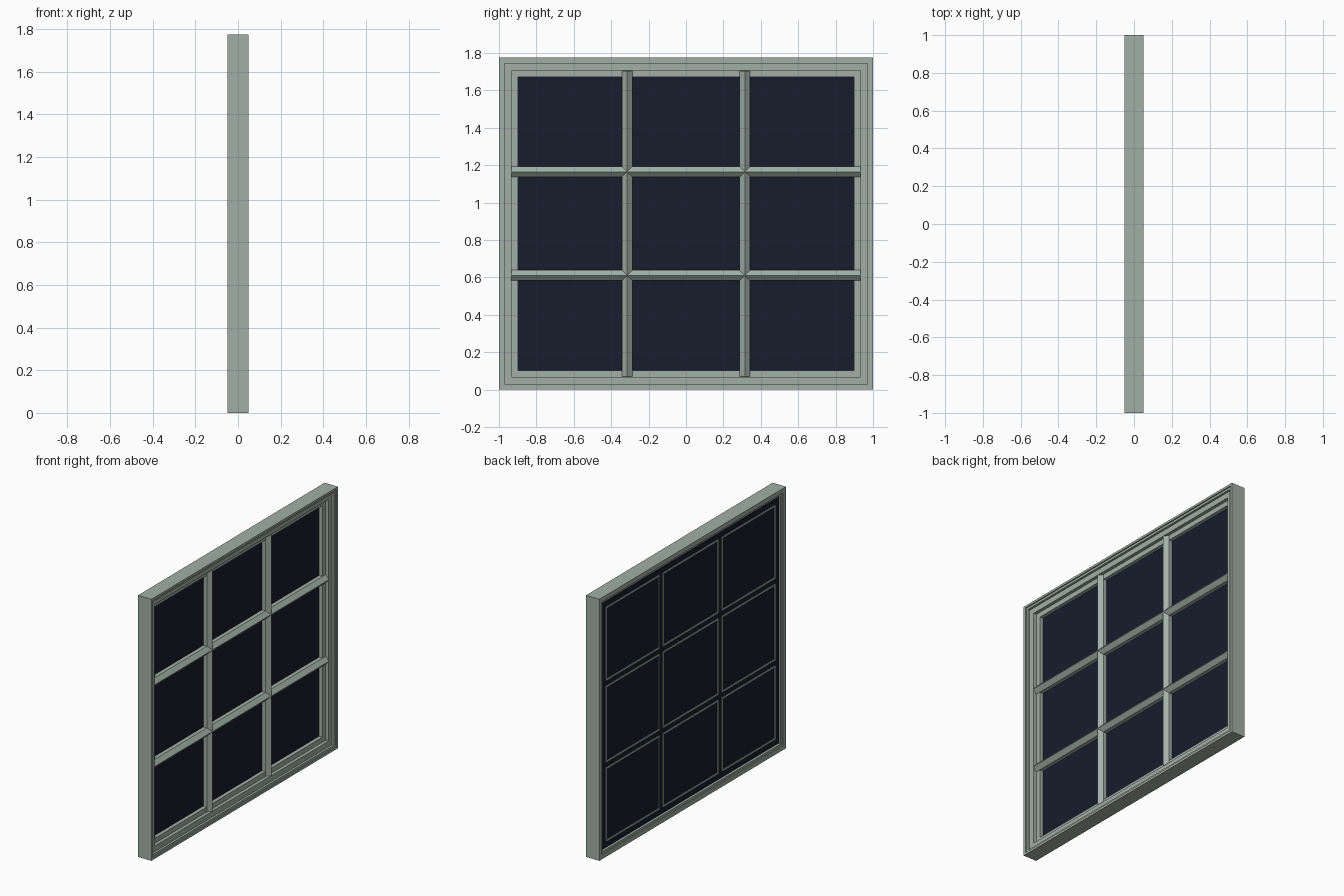
import bpy, bmesh

if "Cube" in bpy.data.objects:
    bpy.data.objects.remove(bpy.data.objects["Cube"])

def material(name, color):
    m = bpy.data.materials.new(name)
    m.diffuse_color = color
    m.use_nodes = True
    m.node_tree.nodes["Principled BSDF"].inputs["Base Color"].default_value = m.diffuse_color
    return m

paint = material("painted_wood", (0.36, 0.43, 0.39, 1))
dark = material("dark_glass", (0.008, 0.013, 0.025, 1))
H = 1.775

def finish(name, bm, mat):
    bmesh.ops.recalc_face_normals(bm, faces=bm.faces)
    me = bpy.data.meshes.new(name)
    bm.to_mesh(me)
    bm.free()
    ob = bpy.data.objects.new(name, me)
    me.materials.append(mat)
    bpy.context.collection.objects.link(ob)
    return ob

def ring(name, y0, y1, z0, z1, profile, mat):
    """Mitred rectangular ring; profile points are (inset, x)."""
    bm = bmesh.new()
    loops = []
    for d, x in profile:
        loops.append([bm.verts.new((x, y, z)) for y, z in
                      ((y0 + d, z0 + d), (y1 - d, z0 + d), (y1 - d, z1 - d), (y0 + d, z1 - d))])
    n = len(loops)
    for i in range(n):
        a, b = loops[i], loops[(i + 1) % n]
        for k in range(4):
            j = (k + 1) % 4
            bm.faces.new((a[k], a[j], b[j], b[k]))
    return finish(name, bm, mat)

def bar(name, profile, place, ends, mat):
    """Straight bar; profile points are (side, x), place maps to a 3D point."""
    bm = bmesh.new()
    caps = [[bm.verts.new(place(s, x, e)) for s, x in profile] for e in ends]
    n = len(profile)
    for i in range(n):
        j = (i + 1) % n
        bm.faces.new((caps[0][i], caps[0][j], caps[1][j], caps[1][i]))
    for c in caps:
        bm.faces.new(c)
    return finish(name, bm, mat)

# stepped outer frame
ring("window_frame", -1, 1, 0, H, [
    (0, -0.05), (0, 0.05), (0.015, 0.05), (0.015, 0.042), (0.03, 0.042),
    (0.03, 0.027), (0.068, 0.027), (0.068, 0.005), (0.102, 0.005),
    (0.102, -0.026), (0.045, -0.026), (0.045, -0.042), (0.03, -0.042),
    (0.03, -0.05)], paint)

# glass sheet
bar("glass", [(-0.95, -0.032), (0.95, -0.032), (0.95, -0.02), (-0.95, -0.02)],
    lambda s, x, e: (x, s, e), (0.05, H - 0.05), dark)

# ridged glazing bars
W = 0.028
ridge = [(-W, -0.026), (W, -0.026), (W, 0.006), (0, 0.031), (-W, 0.006)]
ys = (-0.315, 0.315)
zs = (0.611, 1.165)
for i, c in enumerate(ys):
    bar(f"vertical_bar_{i}", ridge, lambda s, x, e: (x, c + s, e), (0.07, H - 0.07), paint)
for i, c in enumerate(zs):
    bar(f"horizontal_bar_{i}", ridge, lambda s, x, e: (x, e, c + s), (-0.932, 0.932), paint)

# thin beads around each pane, showing through the back
ycols = [(-0.898, ys[0] - W), (ys[0] + W, ys[1] - W), (ys[1] + W, 0.898)]
zrows = [(0.102, zs[0] - W), (zs[0] + W, zs[1] - W), (zs[1] + W, H - 0.102)]
for i, (a, b) in enumerate(ycols):
    for j, (c, d) in enumerate(zrows):
        ring(f"pane_bead_{i}_{j}", a, b, c, d,
             [(-0.01, -0.036), (0, -0.036), (0, -0.022), (-0.01, -0.022)], paint)
